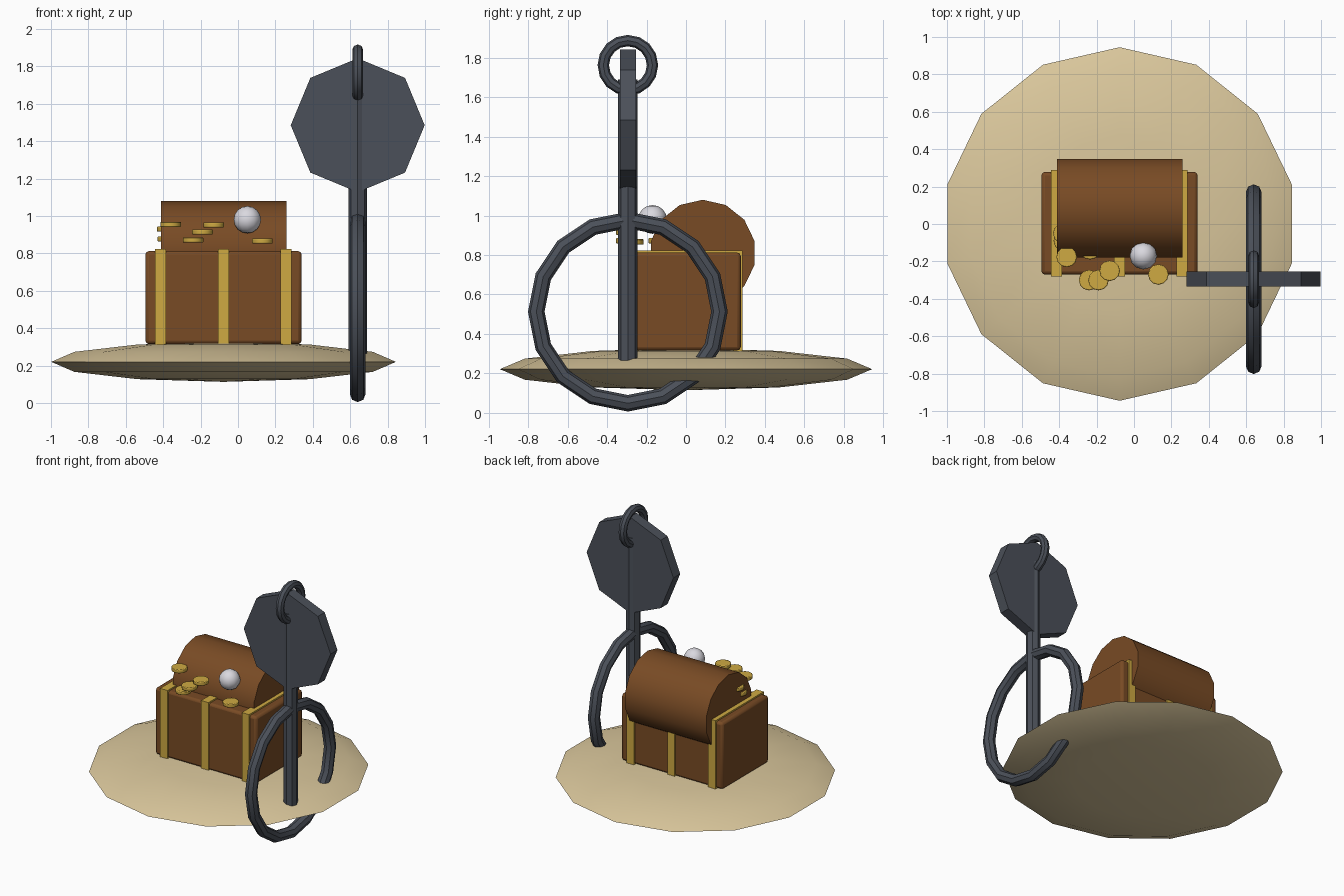
import bpy, math

if "Cube" in bpy.data.objects:
    bpy.data.objects.remove(bpy.data.objects["Cube"])

QUARTER = math.pi / 2


def material(name, rgb):
    m = bpy.data.materials.new(name)
    m.use_nodes = True
    m.diffuse_color = (*rgb, 1)
    m.node_tree.nodes["Principled BSDF"].inputs["Base Color"].default_value = (*rgb, 1)
    return m


SAND = material("pale sand", (0.70, 0.57, 0.33))
WOOD = material("brown wood", (0.19, 0.07, 0.018))
GOLD = material("gold", (0.62, 0.40, 0.055))
IRON = material("dark iron", (0.07, 0.08, 0.10))
PEARL = material("pearl white", (0.70, 0.69, 0.74))


def finish(name, mat, scale=None, bevel=0):
    """Name, colour, shade and optionally bevel the newest object."""
    ob = bpy.context.object
    ob.name = name
    ob.data.materials.append(mat)
    if scale:
        ob.scale = scale
        bpy.ops.object.transform_apply(location=False, rotation=False, scale=True)
    bpy.ops.object.shade_smooth_by_angle(angle=math.radians(32))
    if bevel:
        mod = ob.modifiers.new("rounded edges", "BEVEL")
        mod.width = bevel
        mod.segments = 2
    return ob


def box(name, mat, low, high, bevel=0):
    centre = [(a + b) / 2 for a, b in zip(low, high)]
    bpy.ops.mesh.primitive_cube_add(size=1, location=centre)
    return finish(name, mat, [b - a for a, b in zip(low, high)], bevel)


def cylinder(name, mat, centre, radius, depth, sides, rotation=(0, 0, 0), bevel=0):
    bpy.ops.mesh.primitive_cylinder_add(vertices=sides, radius=radius, depth=depth,
                                        location=centre, rotation=rotation)
    return finish(name, mat, bevel=bevel)


def hoop(name, centre, major, minor):
    """Upright ring facing sideways."""
    bpy.ops.mesh.primitive_torus_add(major_radius=major, minor_radius=minor,
                                     major_segments=16, minor_segments=8,
                                     location=centre, rotation=(0, QUARTER, 0))
    return finish(name, IRON)


# Sand mound
bpy.ops.mesh.primitive_uv_sphere_add(segments=14, ring_count=6, radius=1,
                                     location=(-0.077, 0, 0.22))
finish("sand_mound", SAND, (0.945, 0.945, 0.107))

# Chest body, straps and open lid
box("chest_body", WOOD, (-0.495, -0.27, 0.315), (0.34, 0.278, 0.812), bevel=0.018)
for side, x in (("right", -0.415), ("middle", -0.078), ("left", 0.257)):
    box(f"{side}_strap", GOLD, (x - 0.03, -0.28, 0.31), (x + 0.03, 0.288, 0.823))
cylinder("chest_lid", WOOD, (-0.077, 0.085, 0.81), 0.27, 0.67, 14,
         rotation=(QUARTER, 0, QUARTER))

# Spilled treasure
coins = [(-0.36, -0.176, 0.955), (-0.13, -0.25, 0.952), (-0.19, -0.30, 0.914),
         (-0.24, -0.30, 0.872), (0.13, -0.27, 0.866), (-0.378, -0.05, 0.93),
         (-0.375, -0.09, 0.877), (-0.235, -0.135, 0.872)]
for i, spot in enumerate(coins):
    cylinder(f"coin_{i + 1}", GOLD, spot, 0.055, 0.028, 12, bevel=0.005)
bpy.ops.mesh.primitive_uv_sphere_add(segments=12, ring_count=8, radius=0.073,
                                     location=(0.05, -0.17, 0.98))
finish("pearl", PEARL)

# Anchor: shaft, plate, top ring and large lower ring
AX, AY = 0.64, -0.295
cylinder("anchor_shaft", IRON, (AX, AY, 0.965), 0.05, 1.45, 8)
plate = cylinder("anchor_plate", IRON, (AX, AY, 1.485), 0.358, 0.08, 8,
                 rotation=(QUARTER, 0, 0))
hoop("anchor_top_ring", (AX, AY, 1.763), 0.125, 0.029)
hoop("anchor_lower_ring", (AX, AY, 0.512), 0.465, 0.042)
